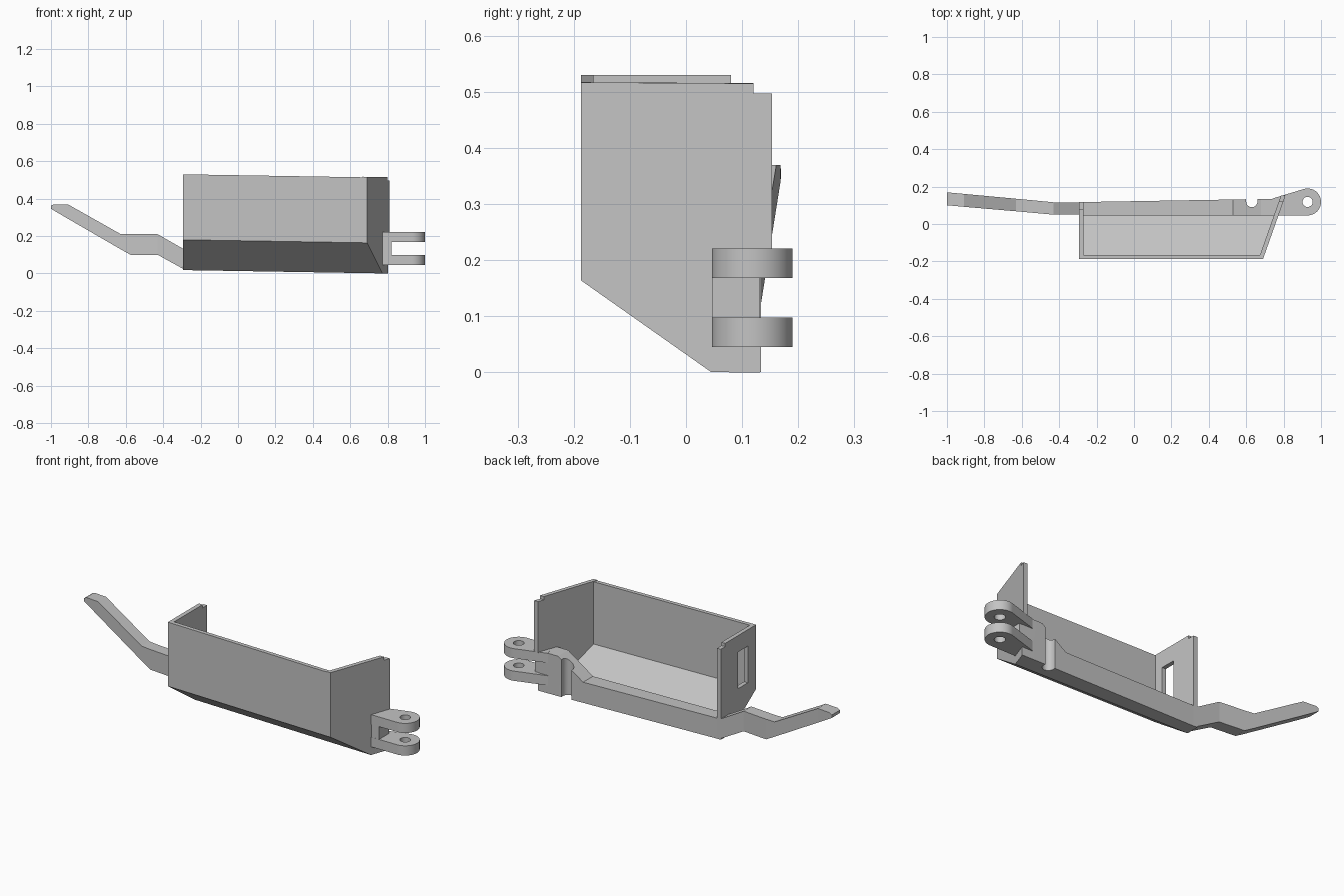
import bpy, bmesh, math

cube = bpy.data.objects.get("Cube")
if cube:
    bpy.data.objects.remove(cube, do_unlink=True)

grey = bpy.data.materials.new("plain_grey")
grey.use_nodes = True
grey.diffuse_color = (0.55, 0.55, 0.55, 1)
grey.node_tree.nodes["Principled BSDF"].inputs["Base Color"].default_value = grey.diffuse_color


def make(name, rings, closed_ends=True):
    """Skin a row of matching rings and cap both ends."""
    bm = bmesh.new()
    loops = [[bm.verts.new(p) for p in ring] for ring in rings]
    n = len(loops[0])
    for a, b in zip(loops, loops[1:]):
        for i in range(n):
            j = (i + 1) % n
            bm.faces.new((a[i], a[j], b[j], b[i]))
    bm.faces.new(loops[0])
    bm.faces.new(loops[-1])
    bmesh.ops.recalc_face_normals(bm, faces=bm.faces)
    mesh = bpy.data.meshes.new(name)
    bm.to_mesh(mesh)
    bm.free()
    mesh.materials.append(grey)
    obj = bpy.data.objects.new(name, mesh)
    bpy.context.collection.objects.link(obj)
    return obj


def drop(x):
    """The whole tray leans slightly down towards +x."""
    return -0.0165 * (x + 0.29)


def panel(name, outline, x_low, x_high):
    """Extrude a y-z outline between two x positions that may depend on y."""
    return make(name, [[(f(y), y, z + drop(f(y))) for y, z in outline]
                       for f in (x_low, x_high)])


def slab(name, outline, low, high):
    return make(name, [[(x, y, z) for x, y in outline] for z in (low, high)])


def bar(name, stations):
    """Rectangular bar from stations: x, bottom, top, front, back, skew."""
    return make(name, [[(x, f, lo), (x + s, b, lo), (x + s, b, hi), (x, f, hi)]
                       for x, lo, hi, f, b, s in stations])


def circle(cx, cy, r, start=0, end=360, steps=40):
    return [(cx + r * math.cos(math.radians(a)), cy + r * math.sin(math.radians(a)))
            for a in (start + (end - start) * i / steps for i in range(steps + (end - start < 360)))]


def cut(obj, cutter):
    mod = obj.modifiers.new("cut", "BOOLEAN")
    mod.operation = "DIFFERENCE"
    mod.solver = "EXACT"
    mod.object = cutter
    graph = bpy.context.evaluated_depsgraph_get()
    mesh = bpy.data.meshes.new_from_object(obj.evaluated_get(graph))
    obj.modifiers.clear()
    obj.data = mesh
    bpy.data.objects.remove(cutter, do_unlink=True)


def smooth(obj):
    bpy.ops.object.select_all(action="DESELECT")
    obj.select_set(True)
    bpy.context.view_layer.objects.active = obj
    bpy.ops.object.shade_smooth_by_angle(angle=math.radians(25))


def slant(y):
    """Outer face of the angled end wall."""
    return 0.69 + 0.353 * (y + 0.187)


# Front wall and sloping floor in one folded profile
panel("front_wall_and_floor",
      [(-0.187, 0.53), (-0.187, 0.18), (0.045, 0.018), (0.055, 0.036),
       (-0.165, 0.19), (-0.165, 0.53)],
      lambda y: -0.28, lambda y: slant(y) - 0.01)

# Straight end wall with a window
right_wall = panel("right_wall",
                   [(-0.187, 0.53), (0.08, 0.53), (0.08, 0.512), (0.118, 0.512),
                    (0.118, 0.018), (0.045, 0.018), (-0.187, 0.18)],
                   lambda y: -0.293, lambda y: -0.27)
cut(right_wall, slab("window_cutter",
                     [(-0.4, -0.115), (-0.2, -0.115), (-0.2, -0.03), (-0.4, -0.03)],
                     0.24, 0.44))

# Angled end wall, stepped at the back
panel("left_wall",
      [(-0.187, 0.533), (0.12, 0.533), (0.12, 0.515), (0.153, 0.515), (0.153, 0.235),
       (0.132, 0.235), (0.132, 0.018), (0.045, 0.018), (-0.187, 0.18)],
      lambda y: slant(y) - 0.024, slant)

# Bottom rail, ramping up into the hinge block, with a vertical groove
rail = bar("bottom_rail", [
    (-0.291, 0.018, 0.13, 0.046, 0.117, 0),
    (0.53, 0.0045, 0.117, 0.046, 0.131, 0),
    (0.68, 0.002, 0.22, 0.046, 0.134, 0),
    (0.771, 0.0005, 0.22, 0.046, 0.134, 0.03)])
groove = [(0.66, 0.25), (0.60, 0.25)] + circle(0.63, 0.12, 0.03, 180, 360 - 0.01, 16)
cut(rail, slab("groove_cutter", groove, -0.1, 0.4))
smooth(rail)

# Cranked handle
bar("handle", [
    (-0.285, 0.02, 0.127, 0.05, 0.116, 0),
    (-0.43, 0.10, 0.21, 0.05, 0.116, 0),
    (-0.575, 0.10, 0.21, 0.063, 0.13, 0),
    (-0.63, 0.131, 0.212, 0.068, 0.135, 0),
    (-0.91, 0.293, 0.37, 0.092, 0.161, 0),
    (-0.985, 0.337, 0.37, 0.099, 0.168, 0),
    (-1.0, 0.346, 0.362, 0.10, 0.169, 0)])

# Hinge: web plus two rounded lugs with pin holes
slab("hinge_web", [(0.76, 0.047), (0.82, 0.047), (0.82, 0.132), (0.76, 0.132)], 0.05, 0.215)
lug_outline = [(0.74, 0.136), (0.77, 0.046)] + circle(0.928, 0.118, 0.072, -90, 107, 32)
for name, low, high in (("lower_lug", 0.045, 0.098), ("upper_lug", 0.168, 0.2205)):
    lug = slab(name, lug_outline, low, high)
    cut(lug, slab("pin_cutter", circle(0.928, 0.118, 0.027, steps=32), low - 0.1, high + 0.1))
    smooth(lug)
